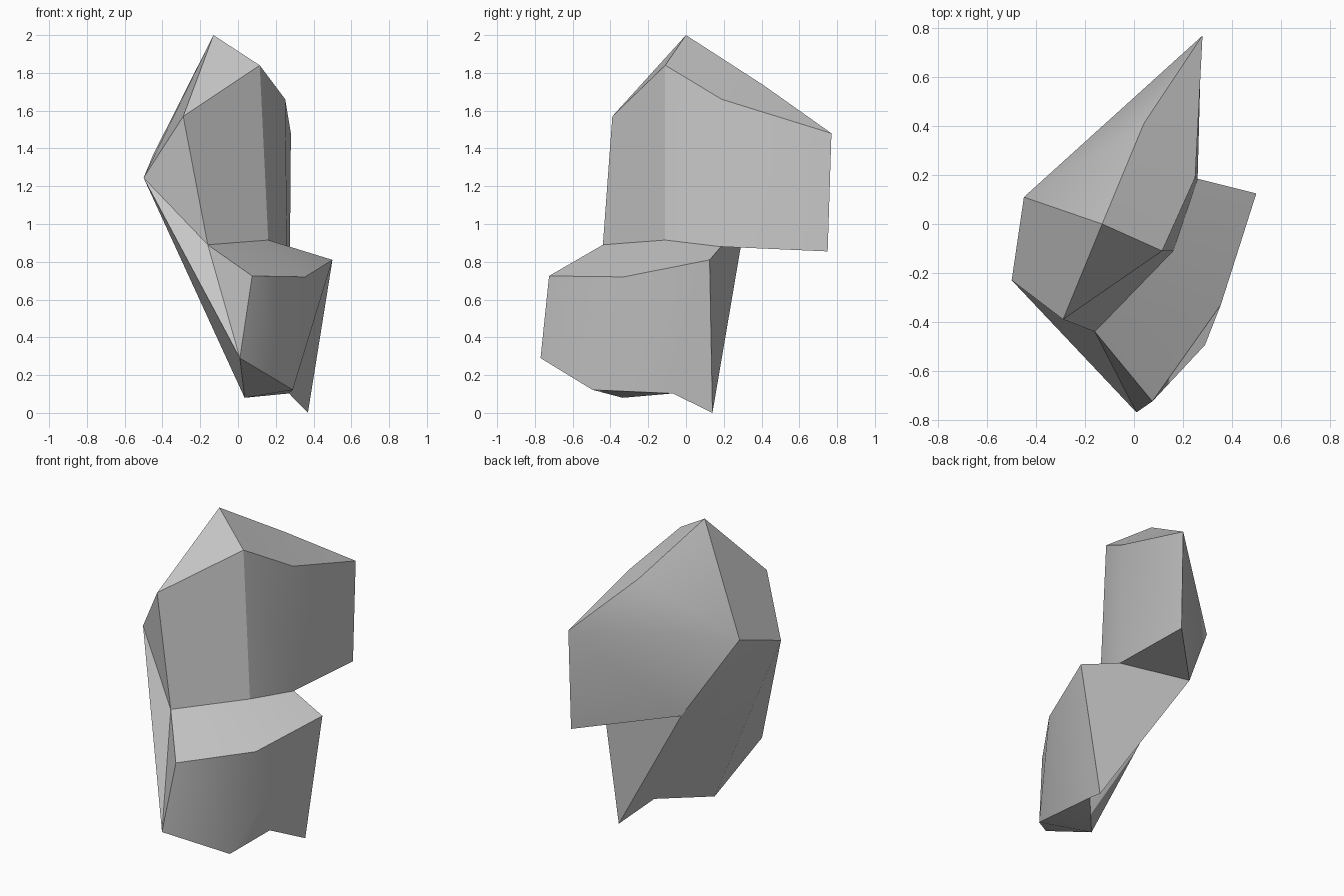
import bpy
import bmesh
import math

cube = bpy.data.objects.get("Cube")
if cube:
    bpy.data.objects.remove(cube)

# Corners of the boulder, named by where they sit
corners = dict(
    # crown
    peak=(-.13, 0, 2), brow=(.115, -.11, 1.84), side_brow=(.25, .19, 1.66),
    back_tip=(.28, .77, 1.48), back_ridge=(.04, .41, 1.735),
    front_brow=(-.29, -.39, 1.57), cheek=(-.5, -.23, 1.245), back_cheek=(-.45, .11, 1.365),
    # ledge where the upper block meets the lower block
    ledge_front=(-.16, -.44, .89), ledge_mid=(.16, -.11, .915), ledge_back=(.26, .185, .88),
    overhang=(.275, .75, .855), hollow=(-.17, .29, .88),
    rim_back=(.5, .125, .81), rim_mid=(.355, -.33, .72), rim_front=(.075, -.725, .725),
    # foot
    toe=(.01, -.77, .29), toe_side=(.29, -.495, .122), heel_front=(.035, -.335, .08),
    heel_mid=(.27, -.07, .103), heel_back=(.37, .14, 0),
)

faces = [
    # crown slopes
    "peak front_brow brow",
    "peak brow side_brow back_ridge",
    "side_brow back_tip back_ridge",
    "peak back_cheek cheek front_brow",
    "peak back_ridge back_cheek",
    "back_ridge back_tip back_cheek",
    # upper walls
    "front_brow ledge_front ledge_mid brow",
    "brow ledge_mid ledge_back side_brow",
    "side_brow ledge_back overhang back_tip",
    "cheek ledge_front front_brow",
    "back_tip overhang hollow back_cheek",
    "overhang ledge_back hollow",
    # ledge top
    "ledge_front rim_front rim_mid ledge_mid",
    "ledge_mid rim_mid rim_back ledge_back",
    # lower walls
    "ledge_front toe rim_front",
    "rim_front toe toe_side rim_mid",
    "rim_mid toe_side heel_mid heel_back rim_back",
    "rim_back heel_back hollow ledge_back",
    "cheek toe ledge_front",
    # underside and left flank
    "cheek heel_front toe",
    "toe heel_front toe_side",
    "toe_side heel_front heel_mid",
    "hollow heel_back heel_mid",
    "cheek hollow heel_mid heel_front",
    "back_cheek hollow cheek",
]

bm = bmesh.new()
verts = {name: bm.verts.new(co) for name, co in corners.items()}
for face in faces:
    bm.faces.new([verts[name] for name in face.split()])
bmesh.ops.recalc_face_normals(bm, faces=bm.faces)

mesh = bpy.data.meshes.new("boulder")
bm.to_mesh(mesh)
bm.free()

# Plain stone colour
stone = bpy.data.materials.new("grey_stone")
stone.use_nodes = True
grey = (.57, .57, .57, 1)
stone.diffuse_color = grey
stone.node_tree.nodes["Principled BSDF"].inputs["Base Color"].default_value = grey
mesh.materials.append(stone)

boulder = bpy.data.objects.new("boulder", mesh)
bpy.context.collection.objects.link(boulder)
bpy.ops.object.select_all(action="DESELECT")
boulder.select_set(True)
bpy.context.view_layer.objects.active = boulder
bpy.ops.object.shade_smooth_by_angle(angle=math.radians(30))
